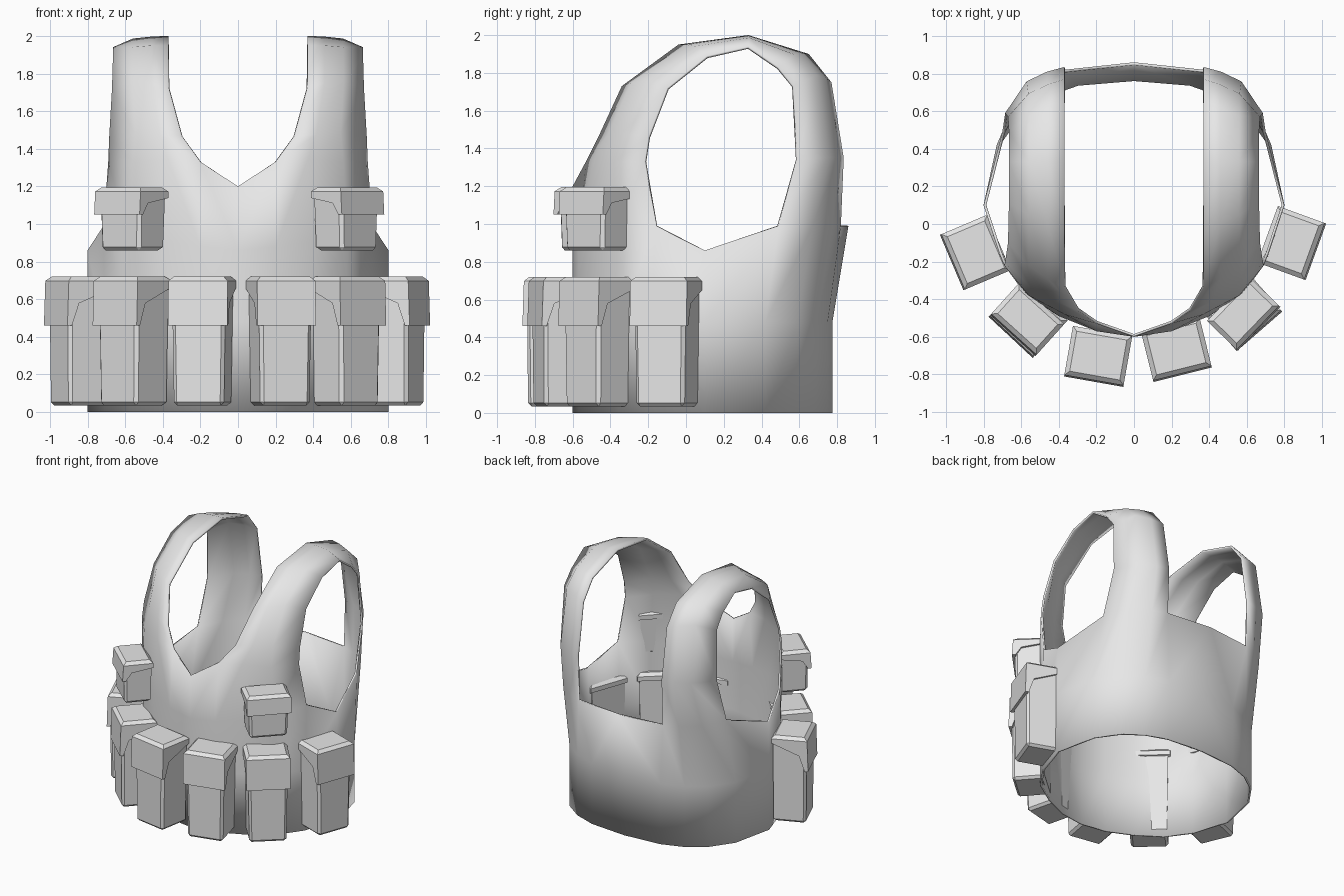
import bpy, bmesh, math
from mathutils import Vector, Matrix

cube = bpy.data.objects.get("Cube")
if cube:
    bpy.data.objects.remove(cube, do_unlink=True)

# Single cloth colour
grey = bpy.data.materials.new("light grey cloth")
grey.use_nodes = True
grey.diffuse_color = (0.8, 0.8, 0.8, 1)
grey.node_tree.nodes["Principled BSDF"].inputs["Base Color"].default_value = (0.8, 0.8, 0.8, 1)


def make_object(name, bm):
    mesh = bpy.data.meshes.new(name)
    bm.to_mesh(mesh)
    bm.free()
    mesh.materials.append(grey)
    obj = bpy.data.objects.new(name, mesh)
    bpy.context.collection.objects.link(obj)
    return obj


# ---- Vest shell: one half, front centre round the side to back centre ----
waist = [(0, -.6), (.2, -.57), (.4, -.48), (.58, -.36), (.71, -.18), (.8, .1),
         (.73, .42), (.61, .59), (.47, .69), (.30, .75), (0, .775)]
chest = [(0, -.6, .86), (.2, -.57, .88), (.4, -.49, .91), (.58, -.37, .95), (.715, -.16, .99),
         (.8, .1, .86), (.70, .49, .99), (.61, .67, .99), (.48, .775, .99), (.37, .82, .99),
         (0, .86, .99)]
neck = [(0, -.6, 1.2), (.2, -.53, 1.33), (.37, -.48, 1.34), (.56, -.38, 1.33), (.69, -.22, 1.33)]

# Strap stations from chest over the shoulder: inner edge, outer edge, bulge
stations = [
    ((.30, -.46, 1.47), (.685, -.20, 1.46), .05),
    ((.37, -.34, 1.73), (.67, -.10, 1.72), .05),
    ((.37, -.04, 1.95), (.665, .11, 1.89), .03),
    ((.37, .33, 2.0), (.665, .33, 1.94), .025),
    ((.37, .65, 1.90), (.665, .49, 1.83), .05),
    ((.37, .77, 1.75), (.67, .57, 1.73), .07),
    ((.37, .835, 1.35), (.685, .59, 1.34), .08),
]


def strap_row(inner, outer, bulge):
    a, b = Vector(inner), Vector(outer)
    row = [a]
    for t, k in ((.3, .6), (.64, 1)):
        p = a.lerp(b, t)
        away = Vector((0, p.y - .2, p.z - 1.3)).normalized()
        p = p + away * bulge * k
        p.z = min(p.z, 2.0)
        row.append(p)
    return row + [b]


bm = bmesh.new()


def verts(points):
    return [bm.verts.new(p) for p in points]


def bridge(low, high):
    for i in range(len(low) - 1):
        bm.faces.new((low[i], low[i + 1], high[i + 1], high[i]))


hem = verts([(x, y, 0) for x, y in waist])
belt = verts([(x, y, .48) for x, y in waist])
top = verts(chest)
front = verts(neck)
bridge(hem, belt)
bridge(belt, top)
bridge(top[:5], front)
previous = front[1:]
for s in stations:
    row = verts(strap_row(*s))
    bridge(previous, row)
    previous = row
bridge(previous, top[9:5:-1])
for f in bm.faces:
    f.smooth = True
vest = make_object("vest_shell", bm)
mirror = vest.modifiers.new("other half", "MIRROR")
mirror.use_clip = True
solid = vest.modifiers.new("cloth thickness", "SOLIDIFY")
solid.thickness = .015
solid.offset = -1


# ---- Pouches: tapered box plus a lid with a hanging front flap ----
def pouch(name, x, y, turn, z0, z1, flap_z, width, depth):
    place = Matrix.Translation((x, y, 0)) @ Matrix.Rotation(math.radians(turn), 4, "Z")
    hw, hd = width / 2, depth / 2

    # Body, a little narrower at the bottom, with chamfered vertical edges
    b = bmesh.new()
    bmesh.ops.create_cube(b, size=1)
    for v in b.verts:
        low = v.co.z < 0
        v.co.x *= width - (.05 if low else .03)
        v.co.y *= depth - (.03 if low else .02)
        v.co.z = z0 if low else z1 - .04
    edges = [e for e in b.edges if min(v.co.y for v in e.verts) < 0
             or max(v.co.z for v in e.verts) < z0 + .01]
    bmesh.ops.bevel(b, geom=edges, offset=.018, segments=1, affect="EDGES")
    b.transform(place)
    make_object(name + "_body", b)

    # Lid: side profile extruded across the width, top pulled in as a chamfer
    rim = z1 - .022
    drop = rim - flap_z
    profile = [(hd, rim), (-hd, rim), (-hd - .008, flap_z), (-hd + .018, flap_z),
               (-hd + .06, rim - drop * .5), (hd, rim - .035)]
    b = bmesh.new()
    sides = [[b.verts.new((sx, py, pz)) for py, pz in profile] for sx in (-hw, hw)]
    n = len(profile)
    b.faces.new(sides[0])
    b.faces.new(sides[1][::-1])
    for i in range(n):
        j = (i + 1) % n
        b.faces.new((sides[0][j], sides[0][i], sides[1][i], sides[1][j]))
    bmesh.ops.recalc_face_normals(b, faces=b.faces)
    lid_top = max(b.faces, key=lambda f: f.calc_center_median().z)
    bmesh.ops.inset_region(b, faces=[lid_top], thickness=.035, depth=0)
    for v in lid_top.verts:
        v.co.z = z1
    b.transform(place)
    make_object(name + "_flap", b)


# Large pouches round the belt
large = [("left_front", .225, -.665, 14), ("left_corner", .575, -.465, 41),
         ("left_side", .835, -.10, 70), ("right_front", -.19, -.70, -10),
         ("right_corner", -.56, -.50, -43), ("right_side", -.84, -.15, -67)]
for label, x, y, turn in large:
    pouch(label + "_pouch", x, y, turn, .035, .72, .46, .32, .265)

# Small chest pouches
for label, x, y, turn in (("left_chest", .58, -.475, 46), ("right_chest", -.565, -.505, -42)):
    pouch(label + "_pouch", x, y, turn, .86, 1.195, 1.05, .325, .22)
